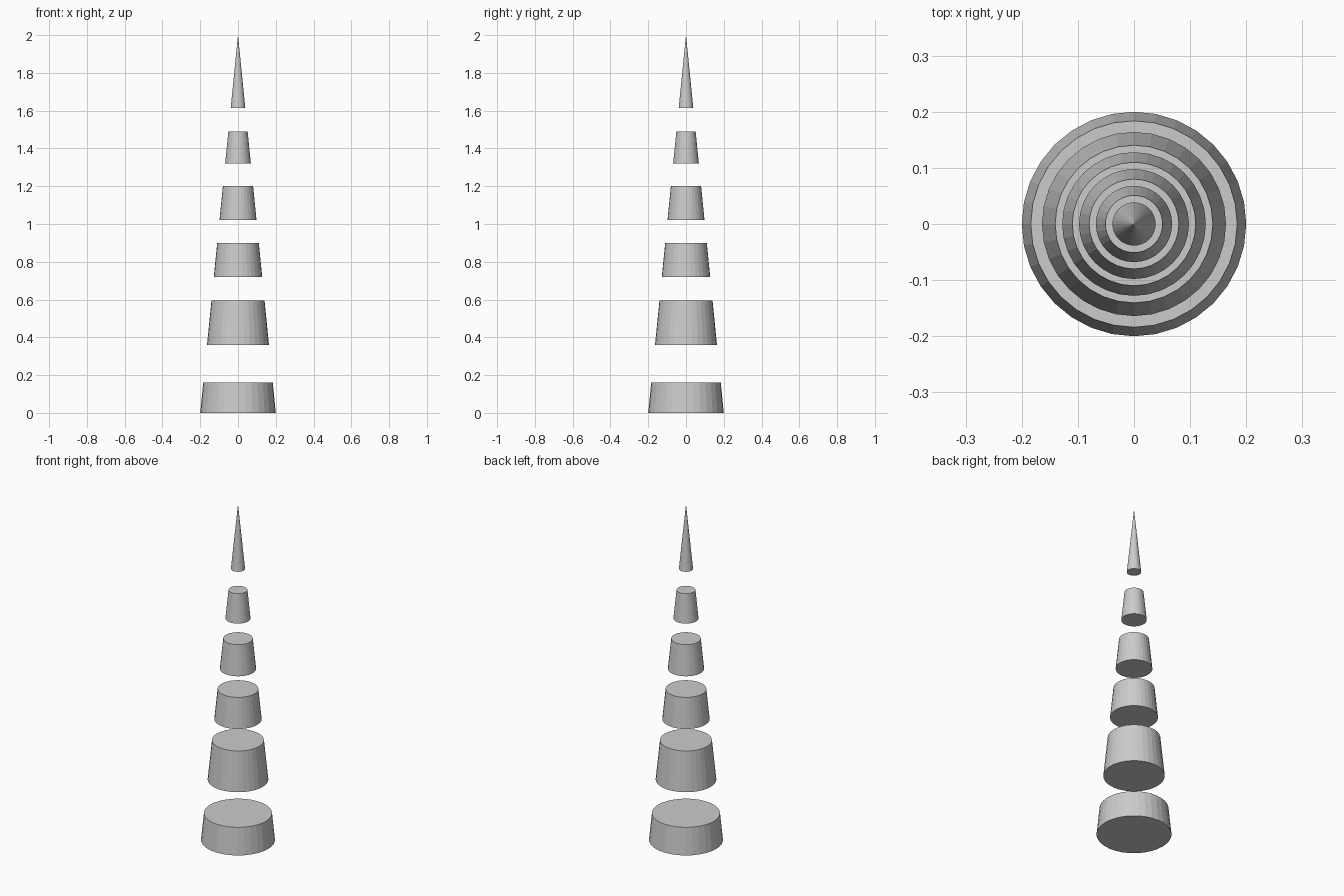
import bpy

if "Cube" in bpy.data.objects:
    bpy.data.objects.remove(bpy.data.objects["Cube"])

HEIGHT, BASE = 2.0, 0.2


def radius(z):
    return BASE * (1 - z / HEIGHT)


# One straight cone, cut into separate floating slices: (name, bottom, top)
slices = [
    ("base_slice", 0.0, 0.16),
    ("lower_slice", 0.36, 0.595),
    ("lower_middle_slice", 0.72, 0.9),
    ("upper_middle_slice", 1.02, 1.2),
    ("upper_slice", 1.32, 1.49),
    ("tip_cone", 1.615, HEIGHT),
]

for name, z0, z1 in slices:
    bpy.ops.mesh.primitive_cone_add(
        vertices=32, radius1=radius(z0), radius2=radius(z1),
        depth=z1 - z0, location=(0, 0, (z0 + z1) / 2))
    bpy.context.object.name = name
